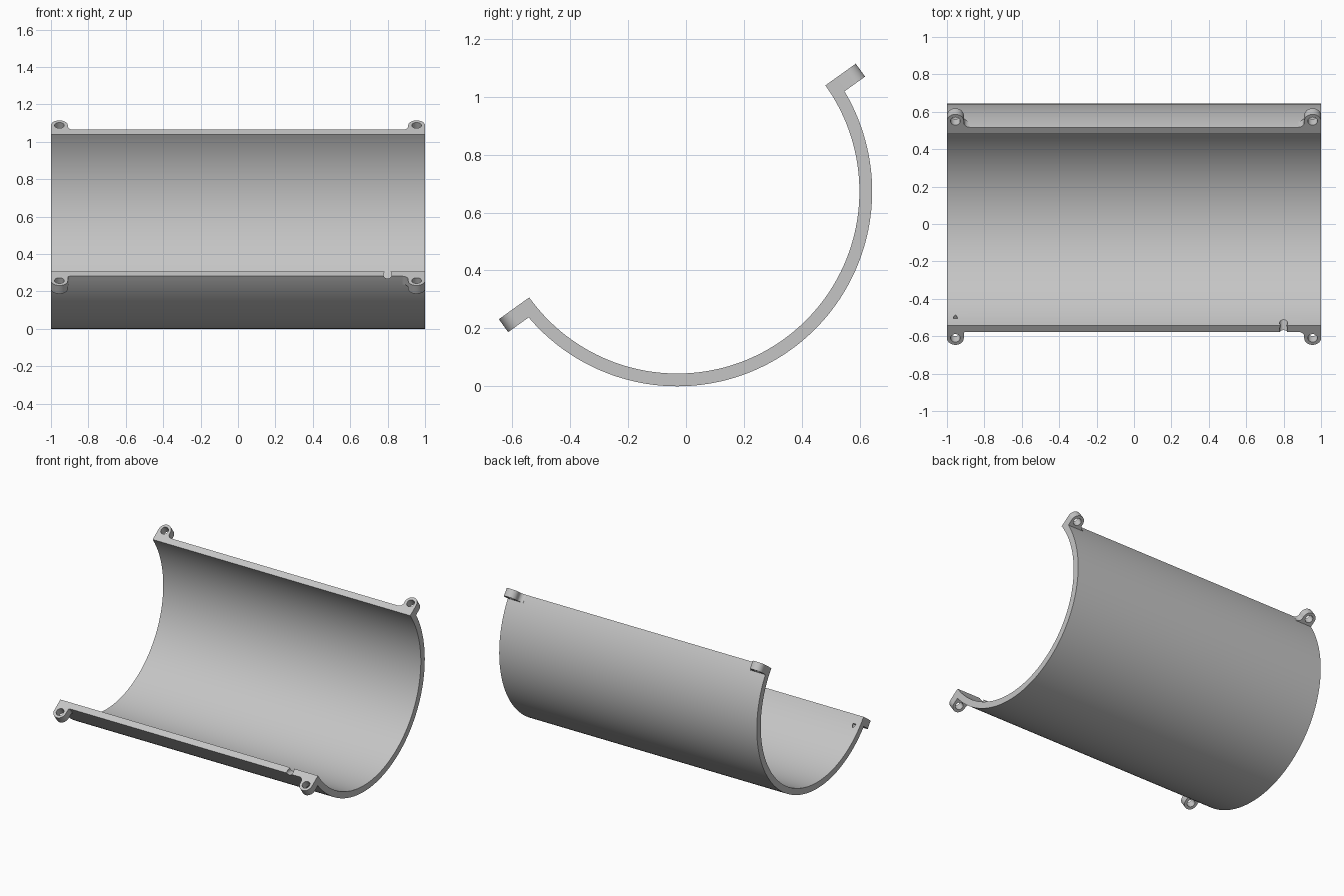
import bpy, bmesh, math
from mathutils import Vector

cube = bpy.data.objects.get("Cube")
if cube:
    bpy.data.objects.remove(cube, do_unlink=True)

TILT = math.radians(35.6)
CY, CZ = -0.03, 0.673          # axis of the half pipe
R_OUT, R_IN = 0.673, 0.629
LUG_R, LUG_C, LUG_T = 0.045, 0.713, 0.055

grey = bpy.data.materials.new("plain_grey")
grey.use_nodes = True
grey.diffuse_color = (0.56, 0.56, 0.56, 1)
grey.node_tree.nodes["Principled BSDF"].inputs["Base Color"].default_value = (0.56, 0.56, 0.56, 1)


def place(side, x, v, d):
    """v runs outward along the cut plane, d runs below it."""
    c, s = math.cos(TILT), math.sin(TILT)
    return Vector((x, CY + side * v * c + d * s, CZ + side * v * s - d * c))


def prism(name, points, offset):
    """Solid made by sweeping a flat outline along an offset."""
    bm = bmesh.new()
    face = bm.faces.new([bm.verts.new(p) for p in points])
    swept = bmesh.ops.extrude_face_region(bm, geom=[face])["geom"]
    bmesh.ops.translate(bm, vec=offset, verts=[g for g in swept if isinstance(g, bmesh.types.BMVert)])
    bmesh.ops.recalc_face_normals(bm, faces=bm.faces)
    mesh = bpy.data.meshes.new(name)
    bm.to_mesh(mesh)
    bm.free()
    obj = bpy.data.objects.new(name, mesh)
    bpy.context.collection.objects.link(obj)
    mesh.materials.append(grey)
    return obj


def arc(cx, cy, r, start, end, n):
    return [(cx + r * math.cos(start + (end - start) * i / n),
             cy + r * math.sin(start + (end - start) * i / n)) for i in range(n + 1)]


def select(obj):
    bpy.ops.object.select_all(action='DESELECT')
    obj.select_set(True)
    bpy.context.view_layer.objects.active = obj


def cut(obj, cutter):
    cutter.hide_render = True
    mod = obj.modifiers.new("hole", 'BOOLEAN')
    mod.operation = 'DIFFERENCE'
    mod.solver = 'EXACT'
    mod.object = cutter
    select(obj)
    bpy.ops.object.modifier_apply(modifier=mod.name)
    bpy.data.objects.remove(cutter, do_unlink=True)


def drill(side, x, v, r, top, bottom):
    """Round cutter at right angles to the cut plane."""
    ring = [place(side, u, w, top) for u, w in arc(x, v, r, 0, math.tau, 32)[:-1]]
    return prism("drill", ring, place(side, 0, 0, bottom) - place(side, 0, 0, top))


# Half pipe shell
a0, a1 = TILT - math.pi, TILT
section = arc(CY, CZ, R_OUT, a0, a1, 96) + arc(CY, CZ, R_IN, a1, a0, 96)
shell = prism("half_pipe_shell", [(-1, y, z) for y, z in section], Vector((2, 0, 0)))

# Pin hole through the front rim, and a small blind pocket at the other end
pin = arc(0.8, 0.29, 0.022, 0, math.tau, 32)[:-1]
cut(shell, prism("pin_drill", [(x, -0.65, z) for x, z in pin], Vector((0, 0.2, 0))))
cut(shell, drill(-1, -0.955, 0.645, 0.022, 0.06, 0.085))
parts = [shell]

# Screw lugs at the four corners, with fillets running into the rim
for side, row in ((1, "back"), (-1, "front")):
    for end, hand in ((1, "left"), (-1, "right")):
        f = 0.01 if (side, end) == (-1, -1) else 0.03
        w = 2 * LUG_R
        root = R_OUT - 0.006
        outline = [(0, root)] + arc(LUG_R, LUG_C, LUG_R, math.pi, 0, 24)
        outline += arc(w + f, R_OUT + f, f, math.pi, 1.5 * math.pi, 8)
        outline += [(w + f, root)]
        lug = prism(f"{row}_{hand}_lug",
                    [place(side, end * (1 - u), v, 0) for u, v in outline],
                    place(side, 0, 0, LUG_T) - place(side, 0, 0, 0))
        cut(lug, drill(side, end * (1 - LUG_R), LUG_C, 0.026, -0.03, LUG_T + 0.03))
        parts.append(lug)

for obj in parts:
    select(obj)
    bpy.ops.object.shade_smooth_by_angle()
